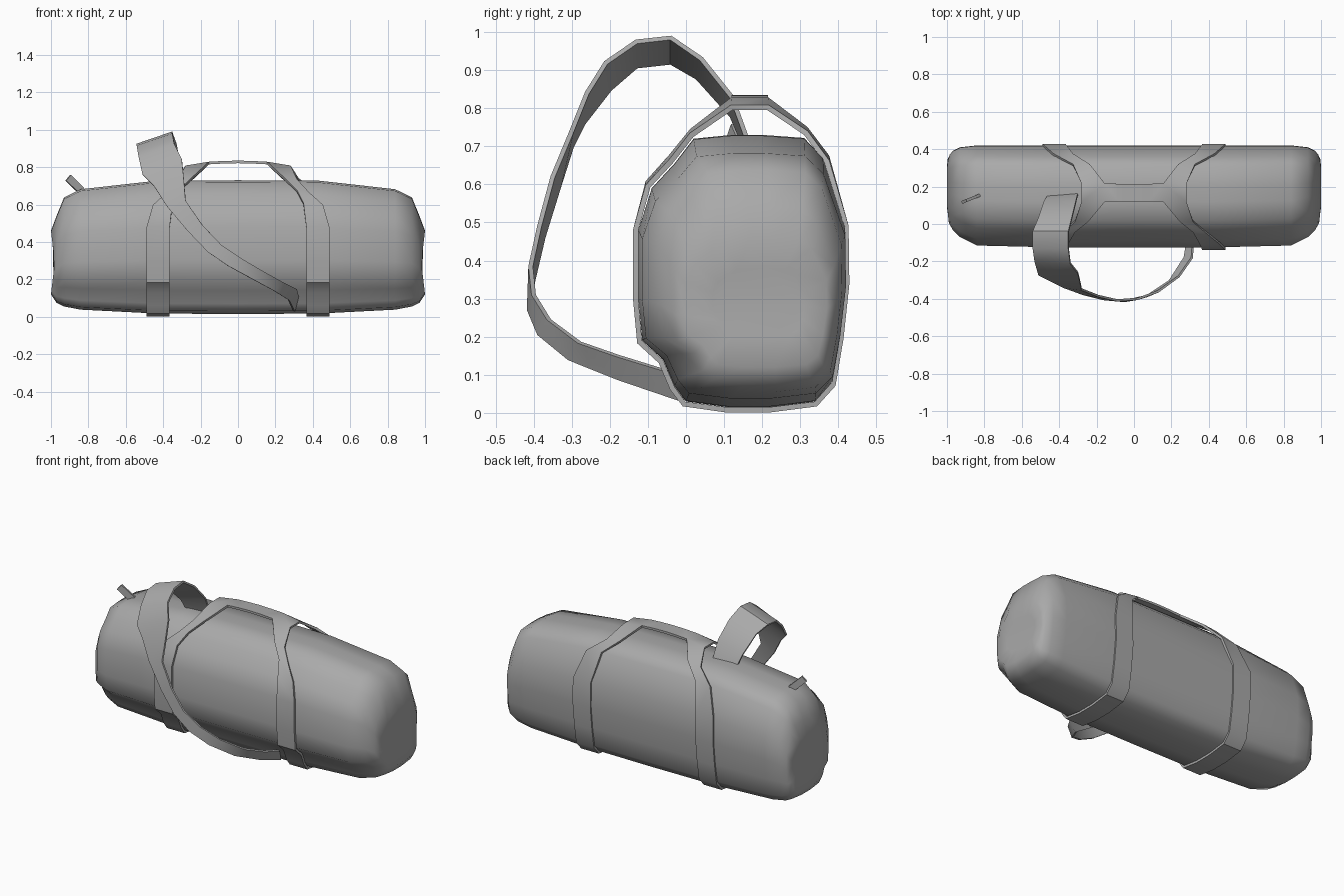
import bpy, bmesh, math
from mathutils import Matrix, Vector

if "Cube" in bpy.data.objects:
    bpy.data.objects.remove(bpy.data.objects["Cube"])

# body cross-section (y, z): front shoulder, down, along the bottom, up the back, over the top
SECTION = [(-.125, .48), (-.125, .30), (-.115, .19), (-.06, .14), (-.03, .07), (.0, .03),
           (.11, .015), (.22, .015), (.34, .03), (.385, .08), (.405, .20), (.42, .34), (.418, .49),
           (.36, .67), (.31, .722), (.20, .73), (.12, .73), (.02, .72), (-.03, .655), (-.09, .59)]
LOWER = 13  # section points that the bands hug

fabric = bpy.data.materials.new("dark_grey_fabric")
fabric.diffuse_color = (.4, .4, .4, 1)
fabric.use_nodes = True
fabric.node_tree.nodes["Principled BSDF"].inputs["Base Color"].default_value = fabric.diffuse_color


def fit(y0, y1, z0, z1):
    """Section stretched into the given bounds."""
    return [(y0 + (y + .125) / .545 * (y1 - y0), z0 + (z - .015) / .715 * (z1 - z0))
            for y, z in SECTION]


def finish(name, bm, angle, thickness=0, mirror=False):
    bmesh.ops.remove_doubles(bm, verts=bm.verts, dist=1e-4)
    bmesh.ops.recalc_face_normals(bm, faces=bm.faces)
    me = bpy.data.meshes.new(name)
    bm.to_mesh(me)
    bm.free()
    me.materials.append(fabric)
    ob = bpy.data.objects.new(name, me)
    bpy.context.collection.objects.link(ob)
    bpy.ops.object.select_all(action='DESELECT')
    ob.select_set(True)
    bpy.context.view_layer.objects.active = ob
    if mirror:
        ob.modifiers.new("mirror", 'MIRROR')
        bpy.ops.object.modifier_apply(modifier="mirror")
    if thickness:
        s = ob.modifiers.new("thickness", 'SOLIDIFY')
        s.thickness, s.offset = thickness, 0
        bpy.ops.object.modifier_apply(modifier="thickness")
    bpy.ops.object.shade_smooth_by_angle(angle=math.radians(angle))
    return ob


def bridge(bm, a, b, closed):
    n = len(a)
    for i in range(n if closed else n - 1):
        j = (i + 1) % n
        bm.faces.new((a[i], a[j], b[j], b[i]))


# bag body: lofted half, mirrored, with a slightly sunken end panel
def end_x(z):
    return .98 + .02 * abs(z - .29) / .17


bm = bmesh.new()
rings = []
for x, *bounds in [(0, -.125, .42, .015, .73), (.43, -.125, .42, .017, .728),
                   (.84, -.115, .42, .038, .682), (.93, -.07, .41, .055, .638),
                   (.97, -.03, .39, .075, .54), (None, .0, .37, .12, .46),
                   (None, .07, .31, .2, .38)]:
    rings.append([bm.verts.new((end_x(z) if x is None else x, y, z)) for y, z in fit(*bounds)])
for a, b in zip(rings, rings[1:]):
    bridge(bm, a, b, True)
bm.faces.new(rings[-1])
finish("bag_body", bm, 60, mirror=True)

# carry bands: loops around the body that meet in a handle on top
bm = bmesh.new()
loop = [(y, z, z, .365, .488) for y, z in fit(-.132, .422, .008, .735)[:LOWER]]
# upper part: y, inner z, outer z, inner x, outer x
loop += [(.37, .672, .66, .325, .43), (.315, .745, .735, .235, .325),
         (.215, .822, .802, .155, .28), (.12, .822, .802, .155, .28),
         (.015, .74, .73, .245, .315), (-.04, .672, .66, .315, .38),
         (-.1, .605, .595, .35, .455)]
inner = [bm.verts.new((xi, y, zi)) for y, zi, zo, xi, xo in loop]
outer = [bm.verts.new((xo, y, zo)) for y, zi, zo, xi, xo in loop]
bridge(bm, inner, outer, True)
grip = [[bm.verts.new((x, y, z)) for y in (.215, .12)]
        for x, z in ((.155, .822), (.08, .826), (0, .828))]
for a, b in zip(grip, grip[1:]):
    bridge(bm, a, b, False)
finish("carry_bands", bm, 40, thickness=.014, mirror=True)

# shoulder strap: ribbon given by its two edges
upper = [(-.30, .16, .72), (-.31, .12, .83), (-.33, .04, .93), (-.35, -.04, .985),
         (-.35, -.13, .975), (-.34, -.21, .92), (-.30, -.26, .84), (-.29, -.30, .74),
         (-.28, -.35, .62), (-.19, -.385, .49), (-.09, -.408, .385), (.02, -.40, .31),
         (.13, -.36, .245), (.24, -.28, .185), (.31, -.18, .15), (.32, -.05, .11)]
lower = [(-.46, .15, .71), (-.48, .12, .78), (-.51, .03, .88), (-.54, -.04, .92),
         (-.54, -.13, .91), (-.53, -.20, .85), (-.51, -.27, .76), (-.45, -.30, .70),
         (-.38, -.335, .59), (-.27, -.375, .46), (-.16, -.402, .345), (-.05, -.412, .27),
         (.07, -.385, .205), (.19, -.305, .14), (.27, -.18, .09), (.30, -.005, .03)]
bm = bmesh.new()
bridge(bm, [bm.verts.new(p) for p in upper], [bm.verts.new(p) for p in lower], False)
finish("shoulder_strap", bm, 40, thickness=.012)

# zip pull: small tilted tab
bm = bmesh.new()
bmesh.ops.create_cube(bm, size=1, matrix=Matrix.Translation((-.872, .135, .708))
                      @ Matrix.Rotation(math.radians(22), 4, 'Z')
                      @ Matrix.Rotation(math.radians(42), 4, 'Y')
                      @ Matrix.Diagonal(Vector((.105, .016, .04, 1))))
finish("zip_pull", bm, 30)
